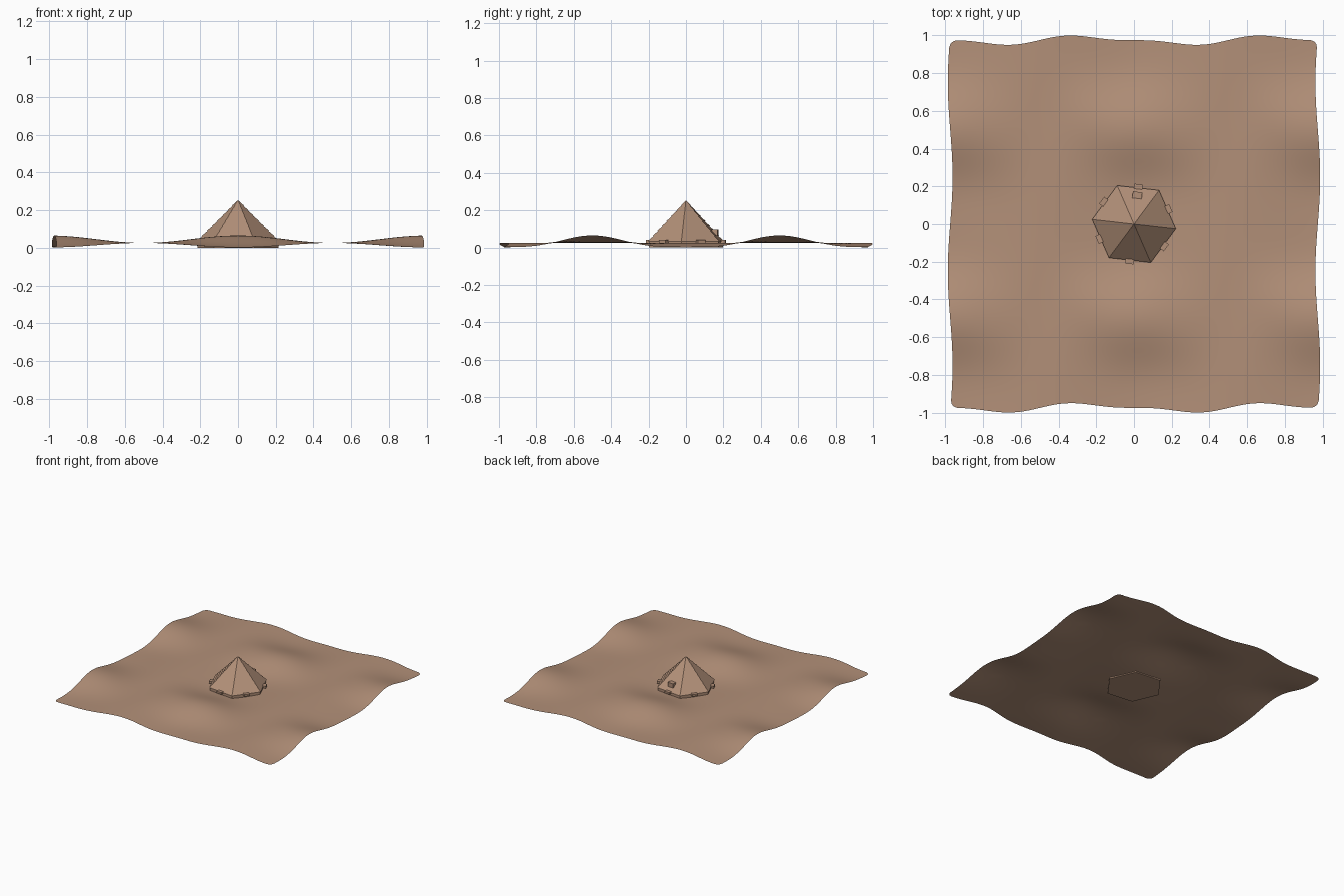
import bpy, bmesh, math
from math import sin, cos, pi
from mathutils import Matrix

if "Cube" in bpy.data.objects:
    bpy.data.objects.remove(bpy.data.objects["Cube"])

sand = bpy.data.materials.new("sand tan")
sand.diffuse_color = (0.45, 0.28, 0.19, 1)
sand.use_nodes = True
sand.node_tree.nodes["Principled BSDF"].inputs["Base Color"].default_value = sand.diffuse_color
TURN = math.radians(-6.5)


def finish(bm, name):
    bmesh.ops.recalc_face_normals(bm, faces=bm.faces)
    me = bpy.data.meshes.new(name)
    bm.to_mesh(me)
    bm.free()
    ob = bpy.data.objects.new(name, me)
    bpy.context.collection.objects.link(ob)
    me.materials.append(sand)
    return ob


# rippled sand sheet with rounded corners and wavy outline
def dune(x, y):
    swell = 0.5 + 0.5 * cos(2 * pi * x)
    wave = -0.0315 * cos(2 * pi * y) + 0.0075 * cos(4 * pi * y)
    return 0.026 + swell * wave


bm = bmesh.new()
bmesh.ops.create_grid(bm, x_segments=100, y_segments=100, size=0.974)
inner, rad = 0.934, 0.04
for v in bm.verts:
    x, y = v.co.x, v.co.y
    dx, dy = abs(x) - inner, abs(y) - inner
    if dx > 0 and dy > 0:
        k = max(dx, dy) / math.hypot(dx, dy)
        x = math.copysign(inner + dx * k, x)
        y = math.copysign(inner + dy * k, y)
    sx = 0.0125 * sin(2 * pi * y)
    sy = -0.019 * sin(2 * pi * x) + 0.0095 * sin(4 * pi * x)
    v.co = (x + sx, y + sy, dune(x, y))
sheet = finish(bm, "sand_sheet")
for p in sheet.data.polygons:
    p.use_smooth = True


# six-sided frustum helper
def frustum(name, r0, r1, z0, z1):
    bm = bmesh.new()
    rings = []
    for r, z in ((r0, z0), (r1, z1)):
        rings.append([bm.verts.new((r * cos(TURN + i * pi / 3), r * sin(TURN + i * pi / 3), z))
                      for i in range(6)])
    a, b = rings
    for i in range(6):
        j = (i + 1) % 6
        bm.faces.new((a[i], a[j], b[j], b[i]))
    bm.faces.new(a)
    bm.faces.new(b)
    return finish(bm, name)


# base wall and overlapping roof courses
frustum("hut_base", 0.216, 0.216, 0.0, 0.034)
BASE, TOP, R, ROWS = 0.034, 0.252, 0.218, 8
for k in range(ROWS):
    t0, t1 = k / ROWS, (k + 1) / ROWS
    frustum(f"roof_course_{k + 1}", R * (1 - t0) + 0.005, max(R * (1 - t1) - 0.001, 0.0015),
            BASE + (TOP - BASE) * t0, BASE + (TOP - BASE) * t1)


def box(name, size, angle, r, z):
    bm = bmesh.new()
    bmesh.ops.create_cube(bm, size=1, matrix=Matrix.Rotation(angle, 4, 'Z')
                          @ Matrix.Translation((r, 0, z)) @ Matrix.Diagonal((*size, 1)))
    return finish(bm, name)


# small block at the foot of each side
for i in range(6):
    box(f"foot_block_{i + 1}", (0.03, 0.045, 0.016), TURN + pi / 6 + i * pi / 3, 0.198, 0.032)

# roof hatch on the back side
box("roof_hatch", (0.04, 0.05, 0.034), TURN + pi / 2, 0.152, 0.08)
